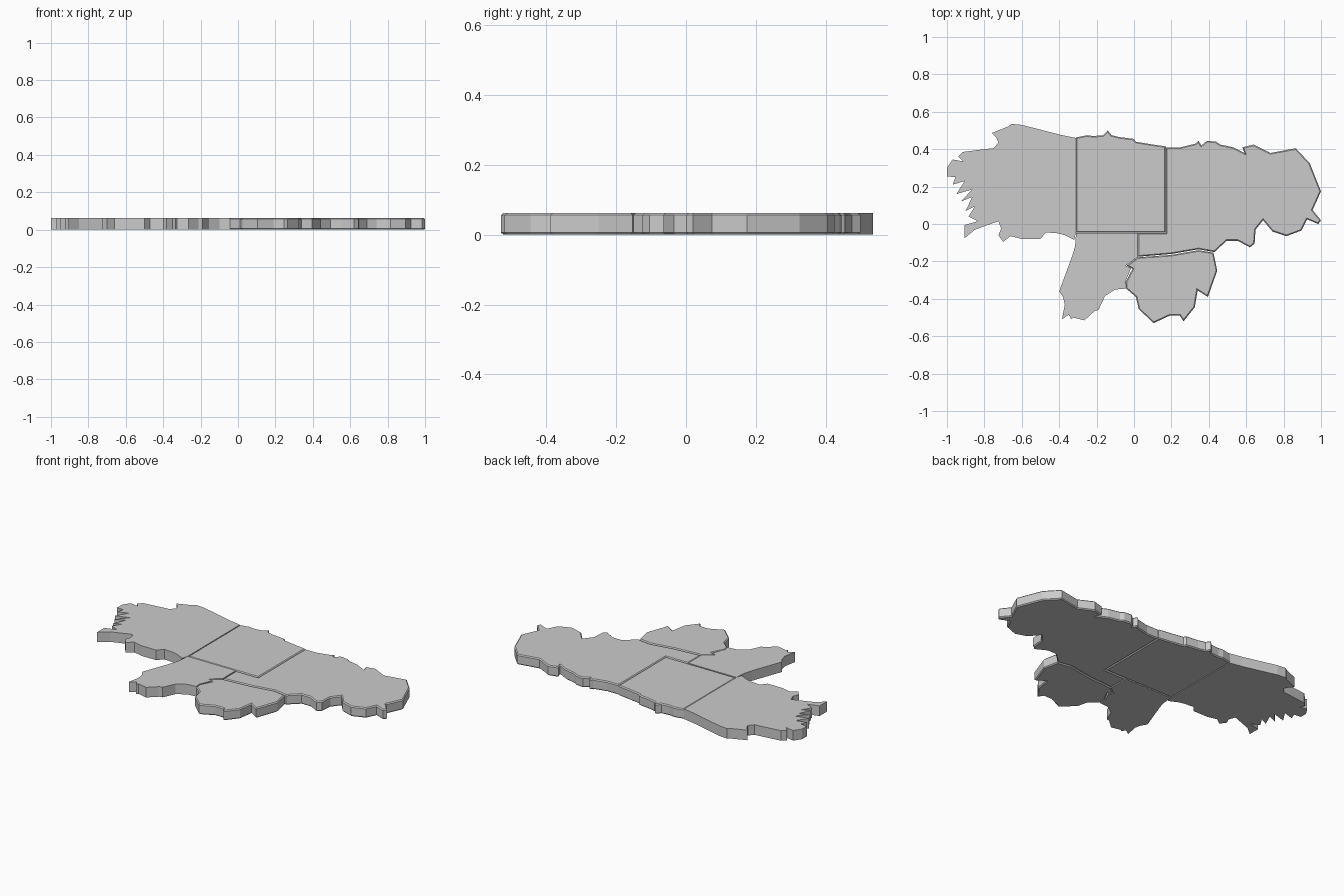
import bpy, bmesh

HEIGHT = 0.062


def slab(name, outline, chamfer=0.0):
    """Extrude a flat outline upward and optionally chamfer its rims."""
    bm = bmesh.new()
    base = bm.faces.new([bm.verts.new((x, y, 0)) for x, y in outline])
    ext = bmesh.ops.extrude_face_region(bm, geom=[base], use_keep_orig=True)
    for v in ext["geom"]:
        if isinstance(v, bmesh.types.BMVert):
            v.co.z = HEIGHT
    bmesh.ops.recalc_face_normals(bm, faces=bm.faces)
    if chamfer:
        rims = [e for e in bm.edges if abs(e.verts[0].co.z - e.verts[1].co.z) < 1e-5]
        bmesh.ops.bevel(bm, geom=rims, offset=chamfer, segments=1,
                        affect='EDGES', clamp_overlap=False)
    # Split the concave caps cleanly
    bmesh.ops.triangulate(bm, faces=[f for f in bm.faces if len(f.verts) > 4])
    bmesh.ops.recalc_face_normals(bm, faces=bm.faces)
    mesh = bpy.data.meshes.new(name)
    bm.to_mesh(mesh)
    bm.free()
    obj = bpy.data.objects.new(name, mesh)
    bpy.context.collection.objects.link(obj)
    return obj


# Western piece with the ragged coast
slab("west_region", [
    (-.31, .46), (-.39, .476), (-.60, .53), (-.655, .535), (-.675, .52), (-.76, .487),
    (-.735, .46), (-.725, .435), (-.75, .405), (-.80, .40), (-.915, .385), (-.94, .36),
    (-.915, .335), (-.97, .345), (-1, .30), (-1, .255), (-.955, .25), (-.97, .21),
    (-.905, .23), (-.95, .16), (-.865, .185), (-.925, .12), (-.865, .145), (-.90, .07),
    (-.85, .095), (-.885, .04), (-.835, .015), (-.905, -.005), (-.905, -.075),
    (-.85, -.03), (-.725, .015), (-.71, -.025), (-.725, -.06), (-.70, -.095),
    (-.66, -.065), (-.60, -.08), (-.50, -.08), (-.47, -.045), (-.405, -.05),
    (-.37, -.06), (-.32, -.085), (-.31, -.045)])

# Squarish middle piece
slab("central_region", [
    (-.31, -.045), (.17, -.045), (.17, .415), (.10, .425), (.01, .44), (0, .455),
    (-.08, .465), (-.12, .475), (-.14, .50), (-.165, .475), (-.22, .47), (-.25, .475),
    (-.31, .463)], 0.006)

# Long eastern piece with its strip under the middle piece
slab("east_region", [
    (.17, .41), (.25, .41), (.33, .43), (.345, .445), (.36, .42), (.39, .445),
    (.44, .44), (.46, .425), (.53, .41), (.59, .38), (.58, .41), (.64, .425),
    (.73, .38), (.865, .405), (.94, .325), (1, .175), (.955, .075), (1, .02),
    (.985, 0), (.925, .025), (.895, -.035), (.815, -.065), (.74, -.04), (.69, .02),
    (.65, -.03), (.645, -.105), (.62, -.125), (.555, -.09), (.495, -.09),
    (.43, -.15), (.345, -.135), (.20, -.16), (.02, -.175), (.02, -.048),
    (.17, -.048)], 0.006)

# South-western piece
slab("southwest_region", [
    (-.31, -.048), (.018, -.048), (.018, -.178), (-.045, -.223), (-.015, -.235),
    (-.047, -.31), (-.042, -.345), (-.10, -.35), (-.155, -.385), (-.19, -.46),
    (-.21, -.465), (-.265, -.515), (-.325, -.50), (-.335, -.51), (-.35, -.485),
    (-.385, -.51), (-.37, -.43), (-.38, -.39), (-.40, -.36), (-.33, -.17),
    (-.315, -.12)])

# South-eastern piece
slab("southeast_region", [
    (.02, -.178), (.20, -.165), (.345, -.14), (.425, -.153), (.445, -.25),
    (.395, -.39), (.34, -.355), (.325, -.445), (.265, -.52), (.245, -.49),
    (.19, -.49), (.105, -.53), (.025, -.455), (.01, -.39), (-.042, -.345),
    (-.045, -.31), (-.008, -.24), (-.04, -.222)], 0.006)
